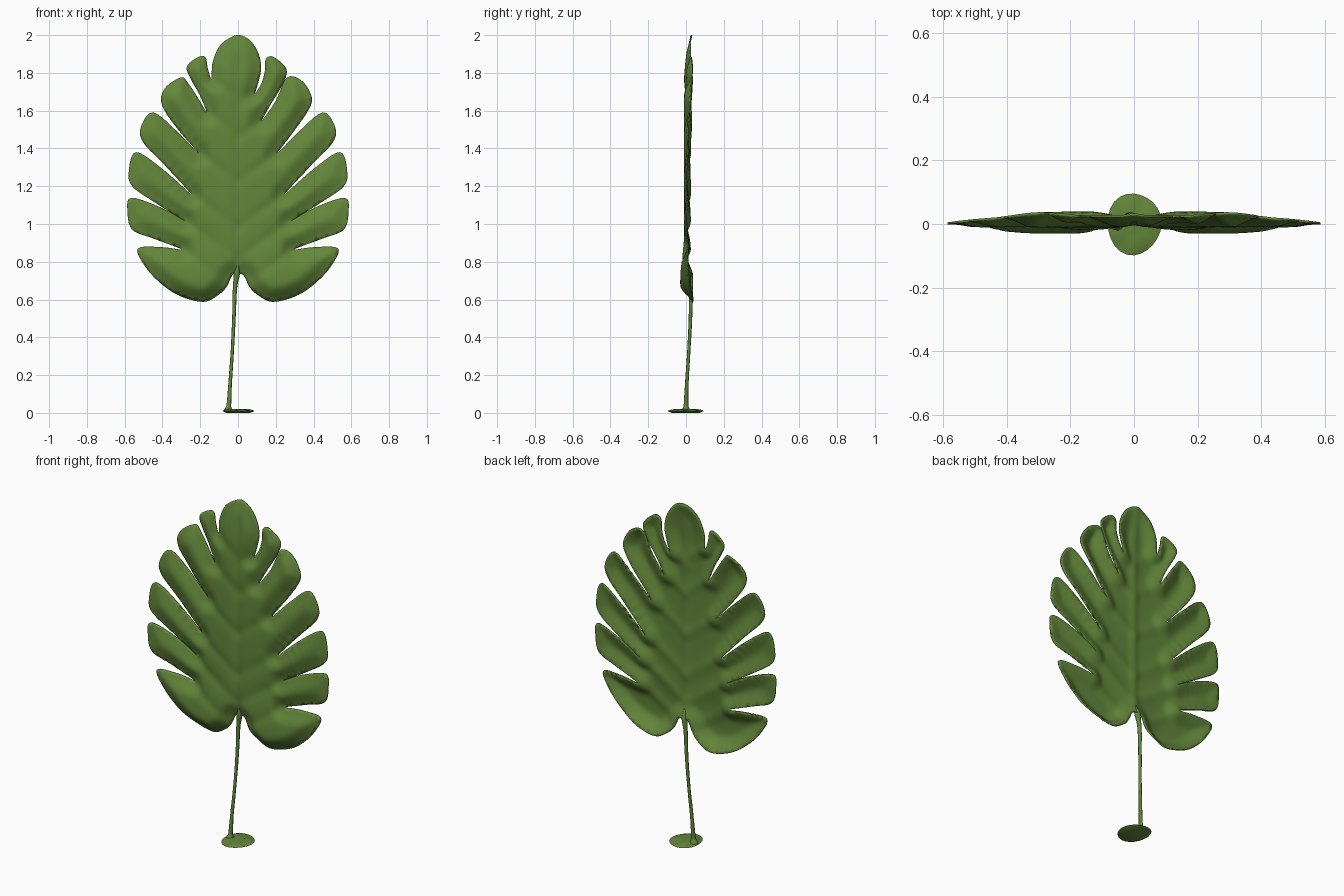
import bpy, bmesh, math
from mathutils import Vector, kdtree
from mathutils.geometry import delaunay_2d_cdt, intersect_point_line

cube = bpy.data.objects.get("Cube")
if cube:
    bpy.data.objects.remove(cube, do_unlink=True)

# One leaf green for everything
green = bpy.data.materials.new("leaf green")
green.use_nodes = True
green.diffuse_color = (0.125, 0.24, 0.043, 1)
bsdf = green.node_tree.nodes["Principled BSDF"]
bsdf.inputs["Base Color"].default_value = green.diffuse_color
bsdf.inputs["Roughness"].default_value = 0.8

# Leaf outline as lobes (distance from midrib, height); each starts at its notch
RIGHT_TOP = [
    [(.06, 1.975), (.105, 1.91), (.122, 1.83), (.107, 1.75)],
    [(.09, 1.69), (.125, 1.745), (.143, 1.81), (.147, 1.87), (.185, 1.885), (.255, 1.82), (.235, 1.74), (.17, 1.63)],
    [(.125, 1.545), (.2, 1.65), (.26, 1.775), (.34, 1.755), (.39, 1.67), (.37, 1.6), (.29, 1.485)],
]
LEFT_TOP = [
    [(.06, 1.975), (.105, 1.93), (.135, 1.85)],
    [(.14, 1.765), (.16, 1.82), (.175, 1.885), (.225, 1.875), (.27, 1.83), (.25, 1.77), (.2, 1.68)],
    [(.165, 1.59), (.215, 1.67), (.265, 1.745), (.3, 1.775), (.385, 1.72), (.405, 1.64), (.34, 1.53)],
]
LOWER = [
    [(.205, 1.37), (.325, 1.49), (.45, 1.59), (.515, 1.51), (.5, 1.43), (.39, 1.315)],
    [(.245, 1.155), (.4, 1.29), (.54, 1.38), (.578, 1.28), (.56, 1.2), (.44, 1.115)],
    [(.28, 1.015), (.405, 1.085), (.565, 1.138), (.585, 1.065), (.56, .97), (.45, .925)],
    [(.295, .865), (.4, .876), (.53, .87), (.49, .775), (.4, .68), (.3, .618), (.18, .59),
     (.1, .63), (.06, .67), (.03, .73)],
]


def side(lobes, sign):
    """Outline points and vein valleys for one half of the leaf."""
    pts = [Vector((sign * x, z)) for lobe in lobes for x, z in lobe]
    valleys = [(Vector((sign * l[0][0], l[0][1])), Vector((0, l[0][1] - l[0][0] * .7))) for l in lobes[1:]]
    return pts, valleys


def rounded(pts, steps=5):
    """Closed Catmull-Rom curve through the points."""
    out = []
    n = len(pts)
    for i in range(n):
        a, b, c, d = (pts[(i + k) % n] for k in (-1, 0, 1, 2))
        for s in range(steps):
            t = s / steps
            out.append(b + (c - a) * (t / 2) + (a * 2 - b * 5 + c * 4 - d) * (t * t / 2)
                       + (b * 3 - a - c * 3 + d) * (t ** 3 / 2))
    return out


def smooth(t):
    t = min(max(t, 0), 1)
    return t * t * (3 - 2 * t)


def add_object(name, mesh):
    obj = bpy.data.objects.new(name, mesh)
    bpy.context.collection.objects.link(obj)
    mesh.materials.append(green)
    return obj


def finish(obj, angle=50):
    bpy.ops.object.select_all(action='DESELECT')
    obj.select_set(True)
    bpy.context.view_layer.objects.active = obj
    if obj.type == 'CURVE':
        bpy.ops.object.convert(target='MESH')
    bpy.ops.object.shade_smooth_by_angle(angle=math.radians(angle))


# Leaf blade: outline filled with a fine triangle grid
right, right_valleys = side(RIGHT_TOP + LOWER, 1)
left, left_valleys = side(LEFT_TOP + LOWER, -1)
valleys = right_valleys + left_valleys
rim = rounded([Vector((0, 2))] + right + [Vector((0, .735))] + left[::-1])
tree = kdtree.KDTree(len(rim))
for i, p in enumerate(rim):
    tree.insert((p.x, p.y, 0), i)
tree.balance()


def rim_distance(p):
    return tree.find((p.x, p.y, 0))[2]


STEP = 0.016
grid = []
for row in range(92):
    for col in range(-38, 39):
        p = Vector(((col + row % 2 / 2) * STEP, .57 + row * STEP))
        if rim_distance(p) > STEP * .6:
            grid.append(p)
edges = [(i, (i + 1) % len(rim)) for i in range(len(rim))]
flat, _, tris, *_ = delaunay_2d_cdt(rim + grid, edges, [], 1, 1e-5)


def relief(p):
    """Depth: softly puffed lobes, rims curled back, valleys from notch to midrib."""
    out = abs(p.x)
    edge = .025 * (1 - (out / .6) ** 4) + .014 * smooth((.68 - p.y) / .08)
    edge += .012 * smooth(1 - abs(out - .3) / .15) * smooth((p.y - 1.4) / .2)
    centre = -.007 + .012 * smooth((p.y - 1.75) / .2)
    centre -= .02 * smooth((.95 - p.y) / .25) * smooth(out / .2)
    inset = rim_distance(p)
    y = edge + (centre - edge) * smooth(inset / .1 + .12)
    y += .006 * math.exp(-(p.x / .025) ** 2)
    for notch, root in valleys:
        q, t = intersect_point_line(p, notch, root)
        t = min(max(t, 0), 1)
        gap = (p - notch.lerp(root, t)).length
        y += .009 * (1 - .6 * t) * math.exp(-(gap / .03) ** 2) * smooth(inset / .05)
    return y


bm = bmesh.new()
verts = [bm.verts.new((p.x, relief(p), p.y)) for p in flat]
for tri in tris:
    bm.faces.new([verts[i] for i in tri])
bmesh.ops.delete(bm, geom=[v for v in bm.verts if not v.link_faces], context='VERTS')
bmesh.ops.recalc_face_normals(bm, faces=bm.faces)
mesh = bpy.data.meshes.new("leaf_blade")
bm.to_mesh(mesh)
bm.free()
blade = add_object("leaf_blade", mesh)
shell = blade.modifiers.new("thickness", 'SOLIDIFY')
shell.thickness = .007
shell.offset = 0
finish(blade)

# Stem: tapered, gently bent tube flaring at both ends
curve = bpy.data.curves.new("stem", 'CURVE')
curve.dimensions = '3D'
curve.bevel_depth = .0095
curve.bevel_resolution = 2
curve.use_fill_caps = True
path = [(-.052, 0, .008, 2.8), (-.049, 0, .035, 1.3), (-.042, .004, .15, 1), (-.03, .015, .33, .9),
        (-.021, .024, .52, 1), (-.015, .025, .67, 1.2), (-.006, .021, .735, 1.7), (0, .012, .79, .5)]
spline = curve.splines.new('BEZIER')
spline.bezier_points.add(len(path) - 1)
for point, (x, y, z, r) in zip(spline.bezier_points, path):
    point.co = (x, y, z)
    point.radius = r
    point.handle_left_type = point.handle_right_type = 'AUTO'
finish(add_object("stem", curve))

# Foot: thin, slightly lumpy round pad
bm = bmesh.new()
SIDES = 24
rings = []
for radius, z in ((.75, 0), (1, .01), (.8, .016), (.4, .019)):
    ring = []
    for i in range(SIDES):
        a = math.tau * i / SIDES
        r = radius * (1 + .03 * math.sin(3 * a + 1))
        lump = .003 * math.sin(4 * a) if z > .012 else 0
        ring.append(bm.verts.new((.085 * r * math.cos(a), .097 * r * math.sin(a), z + lump)))
    rings.append(ring)
for low, high in zip(rings, rings[1:]):
    for i in range(SIDES):
        j = (i + 1) % SIDES
        bm.faces.new((low[i], low[j], high[j], high[i]))
bm.faces.new(rings[0][::-1])
bm.faces.new(rings[-1])
mesh = bpy.data.meshes.new("foot")
bm.to_mesh(mesh)
bm.free()
finish(add_object("foot", mesh))
